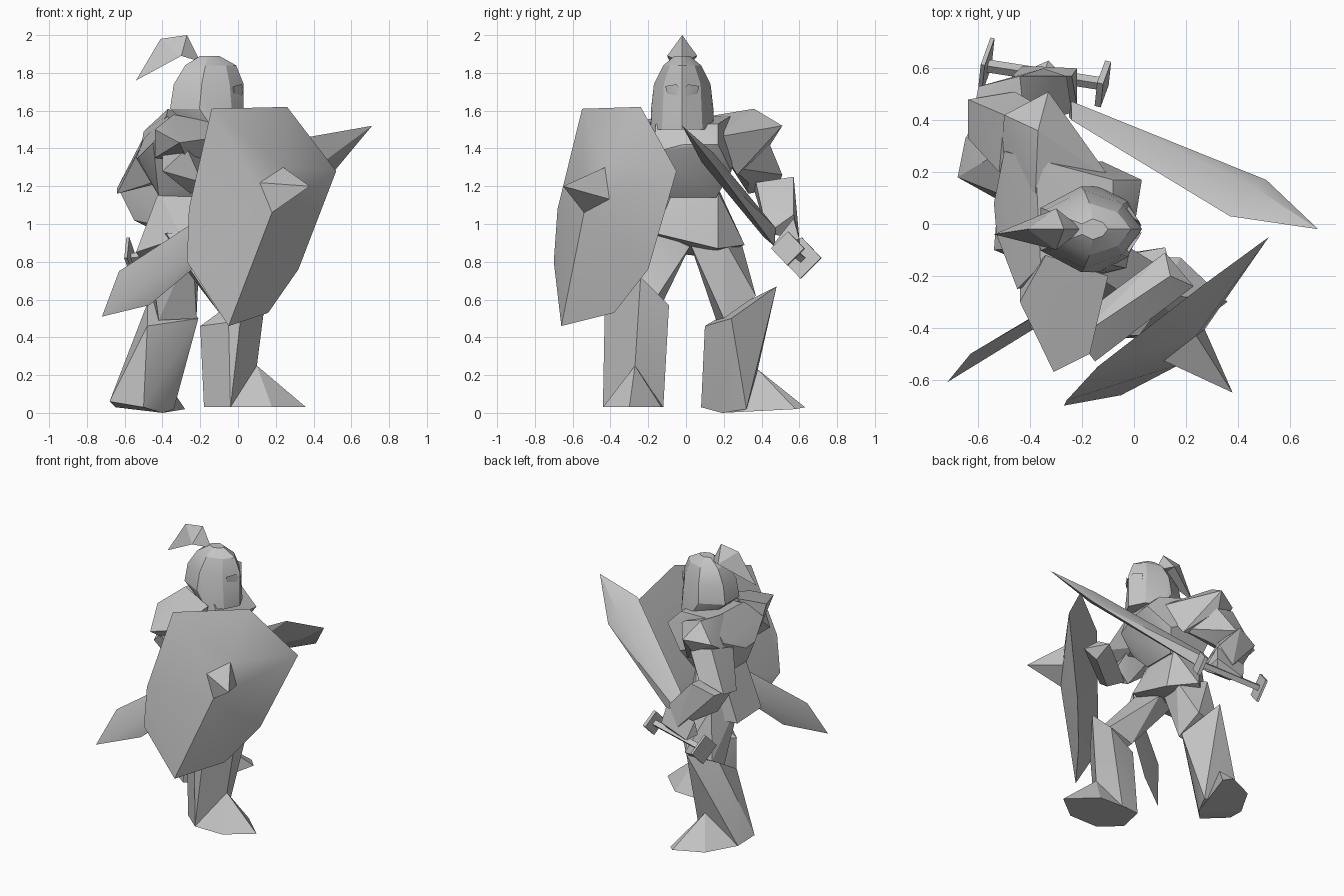
import bpy
import bmesh
from mathutils import Vector

# Remove the default cube only
default_cube = bpy.data.objects.get("Cube")
if default_cube:
    bpy.data.objects.remove(default_cube, do_unlink=True)

# One plain material for the whole figure
GREY = (.55, .55, .55, 1)
material = bpy.data.materials.new("plain grey")
material.use_nodes = True
material.diffuse_color = GREY
shader = next(node for node in material.node_tree.nodes if node.type == "BSDF_PRINCIPLED")
shader.inputs["Base Color"].default_value = GREY


def hull(name, points):
    """Faceted solid wrapped tightly around a few corner points."""
    mesh = bpy.data.meshes.new(name)
    solid = bmesh.new()
    for point in points:
        solid.verts.new(point)
    result = bmesh.ops.convex_hull(solid, input=solid.verts)
    unused = set(result["geom_interior"]) | set(result["geom_unused"])
    loose = [item for item in unused if isinstance(item, bmesh.types.BMVert) and item.is_valid]
    bmesh.ops.delete(solid, geom=loose, context="VERTS")
    bmesh.ops.recalc_face_normals(solid, faces=solid.faces)
    solid.to_mesh(mesh)
    solid.free()
    mesh.materials.append(material)
    part = bpy.data.objects.new(name, mesh)
    bpy.context.collection.objects.link(part)
    bpy.ops.object.select_all(action="DESELECT")
    part.select_set(True)
    bpy.context.view_layer.objects.active = part
    bpy.ops.object.shade_smooth_by_angle(angle=.4)
    return part


def blade(name, upper, lower, tip, flat_normal, thickness):
    """Pointed blade with a raised ridge along both flat sides."""
    offset = Vector(flat_normal).normalized() * thickness
    points = [Vector(point) for point in upper + lower + [tip]]
    for top, bottom in zip(upper, lower):
        middle = Vector(top).lerp(Vector(bottom), .6)
        points += [middle + offset, middle - offset]
    return hull(name, points)


def plate(name, centre, axis, radius, thickness):
    """Diamond plate standing square to an axis."""
    centre = Vector(centre)
    axis = Vector(axis).normalized()
    side = axis.cross(Vector((0, 0, 1))).normalized()
    rise = side.cross(axis)
    corners = [centre + direction * radius for direction in (side, -side, rise, -rise)]
    return hull(name, [corner + axis * shift
                       for corner in corners
                       for shift in (-thickness, thickness)])


def rod(name, start, end, radius):
    """Four-sided bar between two points."""
    start, end = Vector(start), Vector(end)
    axis = (end - start).normalized()
    side = axis.cross(Vector((0, 0, 1))).normalized() * radius
    rise = side.cross(axis)
    return hull(name, [base + shift
                       for base in (start, end)
                       for shift in (side, -side, rise, -rise)])


# Helmet: stacked outlines that come to a point at the face
MIDLINE = -.02
helmet_rings = [
    # height, back, front, half width
    (1.5, -.24, .03, .165),
    (1.61, -.36, .03, .165),
    (1.74, -.34, .03, .15),
    (1.84, -.28, -.01, .1),
    (1.89, -.2, -.1, .04),
]
helmet_points = []
for height, back, front, width in helmet_rings:
    length = front - back
    helmet_points.append((front, MIDLINE, height))
    for side in (-width, width):
        helmet_points += [(front - length * .2, MIDLINE + side * .65, height),
                          (back + length * .4, MIDLINE + side, height),
                          (back, MIDLINE + side * .5, height)]
hull("helmet", helmet_points)

# Eye guards, one on each side of the face ridge
for label, side in (("left", 1), ("right", -1)):
    hull(label + "_eye_guard", [
        (front, MIDLINE + side * across, height)
        for front, across, height in (
            (.03, .01, 1.71), (.02, .03, 1.74), (.02, .03, 1.68),
            (-.02, .09, 1.73), (-.02, .08, 1.69), (-.04, .06, 1.71))])

# Plume: upright base and a swept-back tail
crest, bend = (-.27, MIDLINE, 2), (-.41, MIDLINE, 1.98)
plume_sides = [(-.3, MIDLINE + side, 1.89) for side in (-.08, .08)]
hull("plume_base", [crest, bend, (-.2, MIDLINE, 1.86)] + plume_sides)
hull("plume_tail", [bend, (-.54, -.04, 1.76)] + plume_sides)

# Torso and skirt
hull("torso", [
    (-.36, -.16, 1.55), (-.38, .25, 1.58), (-.08, -.16, 1.53), (-.08, .17, 1.53),
    (-.45, -.25, 1.43), (-.5, .28, 1.45), (-.03, -.17, 1.38), (.03, .17, 1.42),
    (0, MIDLINE, 1.42), (-.54, .08, 1.35), (-.53, -.04, 1.35),
    (-.12, .24, 1.28), (-.15, -.2, 1.27), (-.05, MIDLINE, 1.27),
    (-.42, -.1, 1.15), (-.42, .16, 1.15), (-.18, -.08, 1.14), (-.18, .16, 1.14)])
hull("skirt", [
    (-.42, -.09, 1.17), (-.42, .18, 1.17), (-.2, -.07, 1.17), (-.2, .17, 1.17),
    (-.54, -.1, .85), (-.52, .15, .82), (-.12, -.16, .95), (-.14, .17, .87),
    (-.3, .31, .89), (-.3, -.2, .93)])

# Sword arm
hull("sword_shoulder", [
    (-.37, .36, 1.61), (-.33, .51, 1.52), (-.5, .42, 1.49), (-.08, .16, 1.46),
    (-.38, .12, 1.57), (-.36, .44, 1.41), (-.2, .27, 1.26), (-.52, .2, 1.35)])
hull("sword_upper_arm", [
    (-.34, .44, 1.43), (-.2, .24, 1.3), (-.52, .2, 1.4), (-.5, .42, 1.46),
    (-.64, .48, 1.19), (-.64, .33, 1.16), (-.46, .51, 1.26), (-.4, .33, 1.22)])
hull("sword_forearm", [
    (-.63, .36, 1.18), (-.6, .53, 1.19), (-.44, .57, 1.25), (-.42, .37, 1.22),
    (-.55, .42, 1.02), (-.24, .43, .95), (-.26, .57, 1.05), (-.35, .6, .92)])
hull("sword_fist", [
    (-.48, .55, .88), (-.43, .61, .85), (-.42, .48, .88), (-.47, .57, .98),
    (-.22, .6, .92), (-.22, .46, .89), (-.24, .57, 1.03), (-.26, .54, .84)])

# Sword: grip with end plates, then the blade rising from the fist
guard, pommel = (-.12, .54, .87), (-.57, .61, .82)
plate_axis = (.95, -.22, .12)
rod("sword_grip", pommel, guard, .025)
plate("sword_pommel", pommel, plate_axis, .11, .008)
plate("sword_guard", guard, plate_axis, .09, .012)
blade("sword_blade",
      upper=[(-.24, .4, 1.07), (.37, .03, 1.46)],
      lower=[(-.25, .47, .88), (.51, .17, 1.28)],
      tip=(.71, -.02, 1.52),
      flat_normal=(.09, .79, .61), thickness=.04)

# Shield arm
hull("shield_shoulder", [
    (-.34, -.12, 1.58), (-.44, -.3, 1.5), (-.31, -.57, 1.43), (-.17, -.5, 1.45),
    (-.1, -.2, 1.53), (-.26, -.42, 1.32), (-.44, -.22, 1.35), (-.15, -.2, 1.33)])
hull("shield_upper_arm", [
    (-.4, -.26, 1.4), (-.2, -.26, 1.4), (-.27, -.5, 1.4),
    (-.4, -.4, 1.28), (-.19, -.5, 1.22), (-.25, -.36, 1.16), (-.15, -.35, 1.25)])
hull("shield_forearm", [
    (-.24, -.38, 1.18), (-.15, -.53, 1.2), (-.22, -.44, 1.27), (-.12, -.42, 1.12),
    (.12, -.11, 1.22), (.23, -.24, 1.2), (.14, -.2, 1.27), (.14, -.22, 1.14)])

# Shield: flat rim with an outward bulge and a spiked boss
boss_base = [(.18, -.54, 1.06), (.1, -.52, 1.22), (.24, -.43, 1.3), (.27, -.4, 1.13)]
hull("shield", boss_base + [
    (-.14, -.55, 1.61), (.26, -.24, 1.62), (.52, -.05, 1.28), (.32, -.2, .76),
    (.16, -.38, .53), (-.05, -.66, .46), (-.27, -.7, .8), (-.26, -.68, 1.08)])
hull("shield_boss", boss_base + [(.38, -.65, 1.2)])

# Scabbard hanging behind the shield side
blade("scabbard",
      upper=[(-.2, -.25, 1.03), (-.63, -.5, .75)],
      lower=[(-.17, -.26, .82), (-.47, -.45, .57)],
      tip=(-.72, -.61, .51),
      flat_normal=(.5, -.8, .1), thickness=.02)

# Rear leg, turned outward
hull("rear_thigh", [
    (-.48, .05, .97), (-.24, .02, .9), (-.2, .2, .92), (-.4, .28, .95),
    (-.42, .16, .49), (-.22, .2, .5), (-.25, .37, .62), (-.45, .34, .6)])
hull("rear_shin", [
    (-.48, .1, .46), (-.21, .24, .5), (-.34, .48, .67), (-.48, .3, .58),
    (-.68, .18, .06), (-.5, .08, .03), (-.4, .19, 0),
    (-.65, .33, .03), (-.34, .32, .02), (-.42, .38, .23)])
hull("rear_foot", [
    (-.42, .38, .23), (-.33, .63, .03), (-.28, .58, .02), (-.53, .54, .03),
    (-.65, .33, .03), (-.4, .19, 0)])

# Leading leg, facing forward
hull("leading_thigh", [
    (-.42, -.04, .95), (-.2, .02, .88), (-.18, -.18, .97), (-.38, -.18, .95),
    (-.1, -.35, .53), (-.1, -.14, .55), (.08, -.15, .62), (.06, -.33, .66)])
hull("leading_shin", [
    (.16, -.24, .72), (.12, -.09, .57), (-.2, -.3, .46), (-.1, -.13, .48),
    (-.05, -.43, .48), (.02, -.43, .55), (-.18, -.32, .03), (-.14, -.13, .03),
    (-.04, -.44, .03), (0, -.12, .03), (.1, -.27, .25)])
hull("leading_foot", [
    (.1, -.27, .25), (.36, -.3, .03), (.18, -.44, .03), (.18, -.13, .03),
    (-.04, -.44, .03), (-.04, -.12, .03)])
